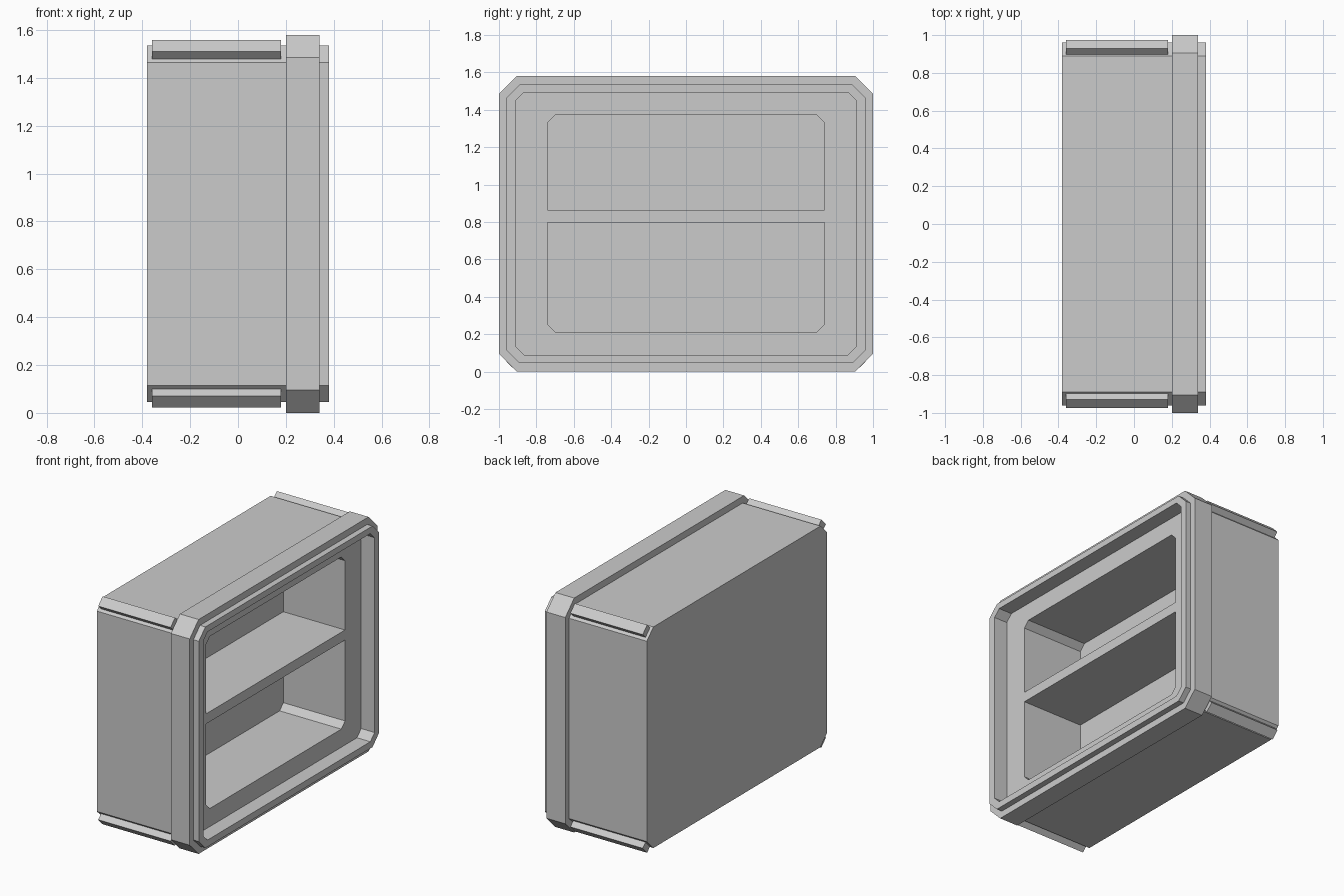
import bpy, bmesh

if "Cube" in bpy.data.objects:
    bpy.data.objects.remove(bpy.data.objects["Cube"])

MID = 0.79  # height of the cabinet's centre


def octagon(y, z0, z1, low, high):
    """Rectangle in the YZ plane with chamfered lower / upper corners."""
    pts = [(-y + low, z0), (y - low, z0)] if low else [(-y, z0), (y, z0)]
    if low:
        pts.append((y, z0 + low))
    if high:
        pts += [(y, z1 - high), (y - high, z1), (-y + high, z1), (-y, z1 - high)]
    else:
        pts += [(y, z1), (-y, z1)]
    if low:
        pts.append((-y, z0 + low))
    return pts


def prism(name, pts, x0, x1, hole=None):
    """Extrude a YZ profile along x, optionally as a ring around a hole."""
    bm = bmesh.new()

    def loop(p, x):
        return [bm.verts.new((x, y, z)) for y, z in p]

    a, b = loop(pts, x0), loop(pts, x1)
    loops = [a, b]
    if hole:
        loops += [loop(hole, x1), loop(hole, x0), a]
    else:
        bm.faces.new(a)
        bm.faces.new(b)
    n = len(pts)
    for p, q in zip(loops, loops[1:]):
        for i in range(n):
            j = (i + 1) % n
            bm.faces.new((p[i], p[j], q[j], q[i]))
    bmesh.ops.recalc_face_normals(bm, faces=bm.faces)
    me = bpy.data.meshes.new(name)
    bm.to_mesh(me)
    bm.free()
    ob = bpy.data.objects.new(name, me)
    bpy.context.collection.objects.link(ob)
    return ob


# Cabinet body
body = prism("cabinet_body", octagon(0.96, 0.045, 1.535, 0.07, 0.07), -0.38, 0.38)

# Front recess and the two shelf compartments, cut from the body
cutters = [
    prism("recess_cutter", octagon(0.912, 0.09, 1.493, 0.045, 0.045), 0.28, 0.6),
    prism("upper_cutter", octagon(0.74, 0.865, 1.372, 0, 0.04), -0.18, 0.5),
    prism("lower_cutter", octagon(0.74, 0.212, 0.797, 0.04, 0), -0.18, 0.5),
]
for c in cutters:
    c.hide_render = True
    mod = body.modifiers.new(c.name, 'BOOLEAN')
    mod.operation = 'DIFFERENCE'
    mod.solver = 'EXACT'
    mod.object = c
bpy.context.view_layer.objects.active = body
for c in cutters:
    bpy.ops.object.modifier_apply(modifier=c.name)
    bpy.data.objects.remove(c)

# Raised band around the front
prism("front_band", octagon(1.0, 0.0, 1.58, 0.095, 0.095), 0.20, 0.34,
      hole=octagon(0.94, 0.065, 1.515, 0.07, 0.07))

# Protective bars along the four chamfered edges
section = [(0.975, 0.72), (0.928, 0.768), (0.893, 0.733), (0.94, 0.685)]
for side, sy in (("right", 1), ("left", -1)):
    for level, sz in (("upper", 1), ("lower", -1)):
        prism(f"{level}_{side}_edge_bar",
              [(sy * y, MID + sz * z) for y, z in section], -0.36, 0.18)
